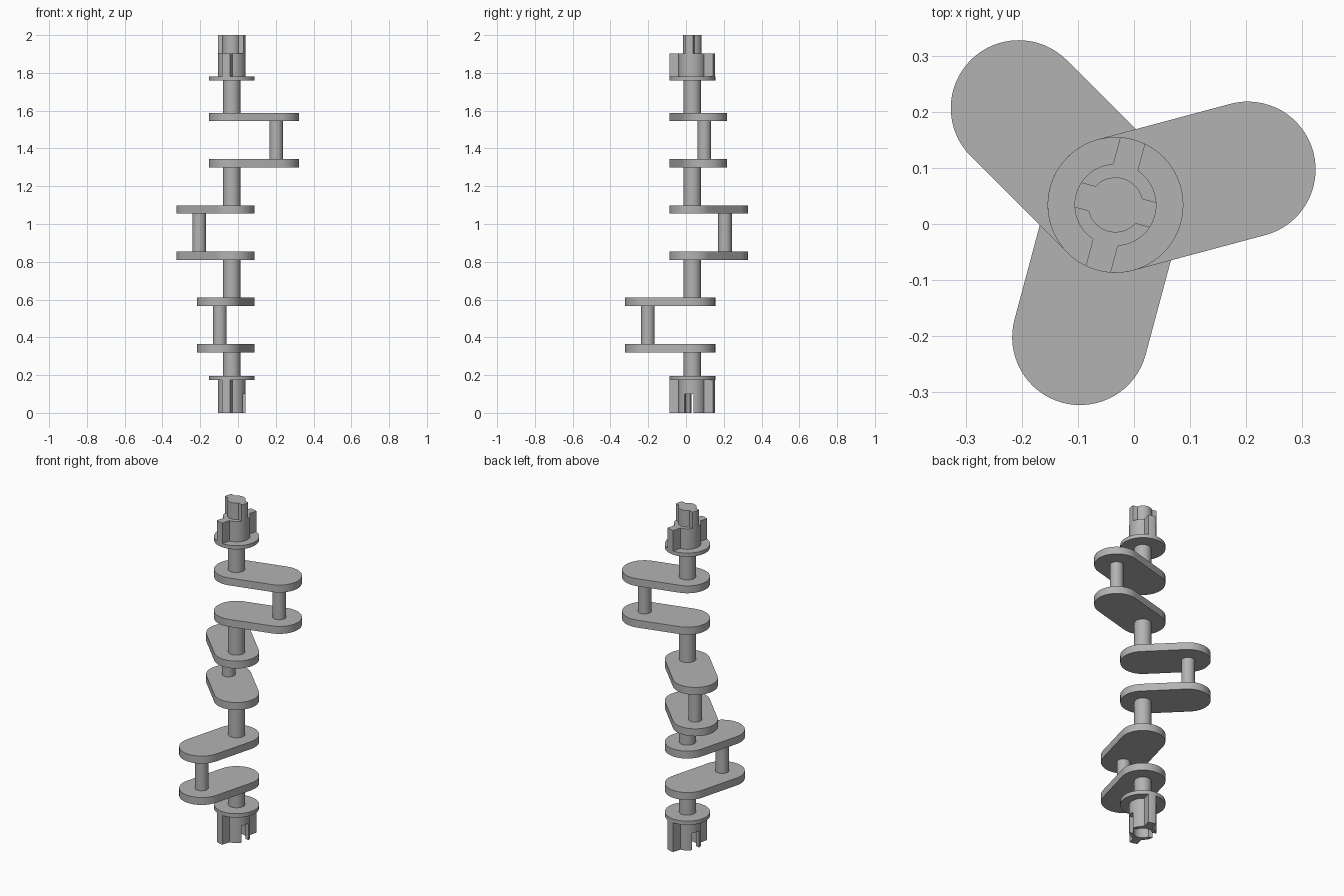
import bpy, bmesh, math
from mathutils import Vector

if "Cube" in bpy.data.objects:
    bpy.data.objects.remove(bpy.data.objects["Cube"], do_unlink=True)

AXIS = Vector((-0.033, 0.034))   # main shaft centre line
DISC_R, HUB_R, CORE_R = 0.121, 0.073, 0.049
SHAFT_R, PIN_R, THROW = 0.046, 0.036, 0.244
KEY_HALF = 0.023

steel = bpy.data.materials.new("grey steel")
steel.use_nodes = True
grey = (0.45, 0.45, 0.45, 1)
steel.diffuse_color = grey
steel.node_tree.nodes["Principled BSDF"].inputs["Base Color"].default_value = grey


def arc(centre, radius, start, end, steps=32):
    """Points along an arc, angles in radians."""
    return [centre + radius * Vector((math.cos(a), math.sin(a)))
            for a in (start + (end - start) * i / steps for i in range(steps + 1))]


def extrude(name, outline, bottom, top):
    """Solid prism from a counter-clockwise outline."""
    bm = bmesh.new()
    face = bm.faces.new([bm.verts.new((p.x, p.y, bottom)) for p in outline])
    result = bmesh.ops.extrude_face_region(bm, geom=[face])
    raised = [v for v in result["geom"] if isinstance(v, bmesh.types.BMVert)]
    bmesh.ops.translate(bm, verts=raised, vec=(0, 0, top - bottom))
    bmesh.ops.recalc_face_normals(bm, faces=bm.faces)
    mesh = bpy.data.meshes.new(name)
    bm.to_mesh(mesh)
    bm.free()
    mesh.materials.append(steel)
    obj = bpy.data.objects.new(name, mesh)
    bpy.context.collection.objects.link(obj)
    return obj


def circle(centre, radius):
    return arc(centre, radius, 0, math.tau, 64)[:-1]


def capsule(throw):
    """Crank web outline from the shaft to the pin."""
    quarter = math.pi / 2
    return (arc(AXIS, DISC_R, throw + quarter, throw + 3 * quarter)
            + arc(pin_centre(throw), DISC_R, throw - quarter, throw + quarter))


def pin_centre(throw):
    return AXIS + THROW * Vector((math.cos(throw), math.sin(throw)))


def keyed(core, reach, half, direction):
    """Round core with two opposite parallel-sided keys."""
    inner, outer = math.asin(half / core), math.asin(half / reach)
    points = []
    for d in (direction, direction + math.pi):
        points += arc(AXIS, reach, d - outer, d + outer, 12)
        points += arc(AXIS, core, d + inner, d + math.pi - inner, 24)
    return points


# Shaft sections between the cranks
for i, (low, high) in enumerate([(0.19, 0.33), (0.60, 0.82), (1.09, 1.31), (1.58, 1.77)]):
    extrude(f"shaft_section_{i + 1}", circle(AXIS, SHAFT_R), low, high)

# Three cranks, a third of a turn apart
for i, (base, angle) in enumerate([(0.321, 255), (0.81, 135), (1.299, 15)]):
    throw = math.radians(angle)
    extrude(f"lower_web_{i + 1}", capsule(throw), base, base + 0.044)
    extrude(f"crank_pin_{i + 1}", circle(pin_centre(throw), PIN_R), base + 0.04, base + 0.25)
    extrude(f"upper_web_{i + 1}", capsule(throw), base + 0.245, base + 0.289)

# End flanges
extrude("bottom_flange", circle(AXIS, DISC_R), 0.173, 0.196)
extrude("top_flange", circle(AXIS, DISC_R), 1.76, 1.782)

# Winged hubs and the top drive key
wing, key = math.radians(75), math.radians(-15)
hub = keyed(HUB_R, DISC_R, KEY_HALF, wing)
socket = extrude("bottom_socket", hub, 0, 0.175)
extrude("top_hub", hub, 1.78, 1.903)
extrude("top_drive_key", keyed(CORE_R, HUB_R, KEY_HALF, key), 1.90, 2.0)

# Matching slot cut in the bottom socket
cutter = extrude("slot_cutter", keyed(CORE_R + 0.001, 0.1, KEY_HALF + 0.001, key), -0.05, 0.1)
cutter.hide_render = True
cut = socket.modifiers.new("slot", 'BOOLEAN')
cut.operation, cut.solver, cut.object = 'DIFFERENCE', 'EXACT', cutter
bpy.context.view_layer.objects.active = socket
bpy.ops.object.modifier_apply(modifier=cut.name)
bpy.data.objects.remove(cutter, do_unlink=True)

# Smooth round sides, sharp rims
bpy.ops.object.select_all(action='DESELECT')
for obj in bpy.context.collection.objects:
    if obj.type == 'MESH' and steel.name in obj.data.materials:
        obj.select_set(True)
bpy.ops.object.shade_smooth_by_angle(angle=math.radians(30))
